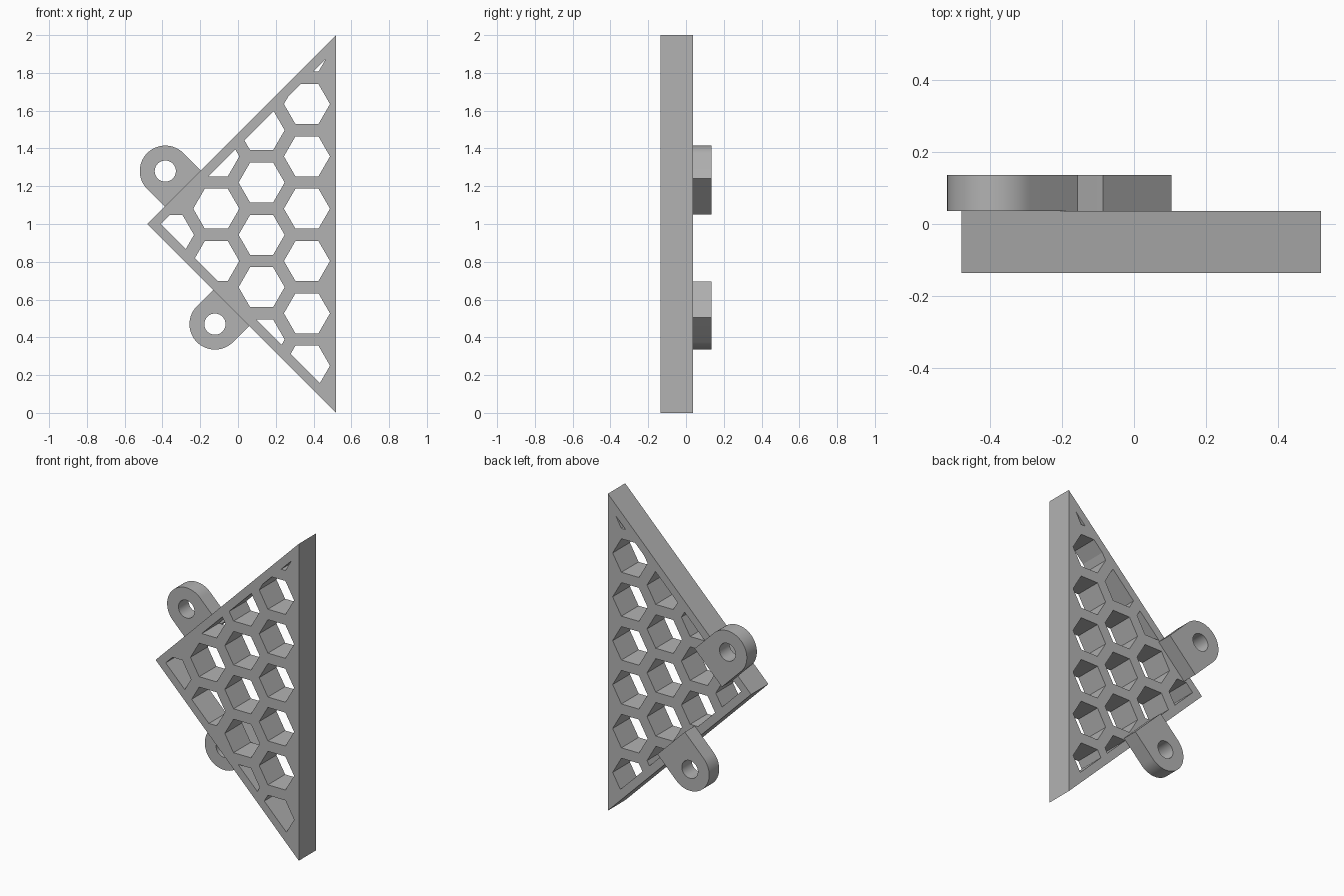
import bpy, bmesh
from math import sin, cos, pi, radians, sqrt
from mathutils import Vector

if "Cube" in bpy.data.objects:
    bpy.data.objects.remove(bpy.data.objects["Cube"])

grey = bpy.data.materials.new("plain grey")
grey.use_nodes = True
colour = (0.45, 0.45, 0.45, 1)
grey.diffuse_color = colour
grey.node_tree.nodes["Principled BSDF"].inputs["Base Color"].default_value = colour

FRONT, MIDDLE, BACK = -0.136, 0.036, 0.136


def arc(cx, cz, r, start, end, n):
    """Points along an arc, angles in degrees."""
    angles = [radians(start + (end - start) * i / n) for i in range(n + 1)]
    return [Vector((cx + r * cos(a), cz + r * sin(a))) for a in angles]


def clip(poly, point, normal):
    """Keep the part of a convex polygon on the inner side of a line."""
    out = []
    for a, b in zip(poly, poly[1:] + poly[:1]):
        da, db = (a - point).dot(normal), (b - point).dot(normal)
        if da >= 0:
            out.append(a)
        if da * db < 0:
            out.append(a.lerp(b, da / (da - db)))
    return out


def extruded(name, loops, y0, y1):
    """Fill an outline with holes in the xz plane and extrude it along y."""
    bm = bmesh.new()
    edges = []
    for loop in loops:
        vs = [bm.verts.new((p.x, y0, p.y)) for p in loop]
        edges += [bm.edges.new((a, b)) for a, b in zip(vs, vs[1:] + vs[:1])]
    bmesh.ops.triangle_fill(bm, edges=edges, use_beauty=True, normal=(0, -1, 0))
    ext = bmesh.ops.extrude_face_region(bm, geom=bm.faces[:], use_keep_orig=True)
    moved = [g for g in ext["geom"] if isinstance(g, bmesh.types.BMVert)]
    bmesh.ops.translate(bm, verts=moved, vec=(0, y1 - y0, 0))
    bmesh.ops.recalc_face_normals(bm, faces=bm.faces[:])
    mesh = bpy.data.meshes.new(name)
    bm.to_mesh(mesh)
    bm.free()
    mesh.materials.append(grey)
    ob = bpy.data.objects.new(name, mesh)
    bpy.context.collection.objects.link(ob)
    return ob


# Honeycomb holes, cut off by the sloping borders
inner_tip = Vector((-0.41, 1.0))
column_step, row_step, hex_radius = 0.24, 0.277, 0.122
holes = []
for col in range(4):
    for row in range(-4, 5):
        cx = 0.365 - col * column_step
        cz = 1.081 + (row - 0.5 * (col % 2)) * row_step
        cell = arc(cx, cz, hex_radius, 0, 300, 5)
        for slope in (1, -1):
            cell = clip(cell, inner_tip, Vector((1, slope)))
        if len(cell) > 2 and max(p.x for p in cell) - min(p.x for p in cell) > 0.03:
            holes.append(cell)

# Triangular plate
triangle = [Vector(p) for p in ((-0.48, 1), (0.52, 0), (0.52, 2))]
extruded("honeycomb_plate", [triangle] + holes, FRONT, MIDDLE)


# Mounting tabs: round end with a screw hole, square end behind the plate
def tab(name, cx, cz, heading, length):
    a = radians(heading)
    reach = Vector((cos(a), sin(a))) * length
    outline = arc(cx, cz, 0.135, heading + 90, heading + 270, 32)
    outline += [outline[-1] + reach, outline[0] + reach]
    hole = arc(cx, cz, 0.056, 0, 352.5, 47)
    ob = extruded(name, [outline, hole], MIDDLE, BACK)
    bpy.ops.object.select_all(action='DESELECT')
    ob.select_set(True)
    bpy.context.view_layer.objects.active = ob
    bpy.ops.object.shade_smooth_by_angle(angle=radians(30))


tab("upper_tab", -0.385, 1.28, -45, 0.19)
tab("lower_tab", -0.122, 0.47, 45, 0.185)
